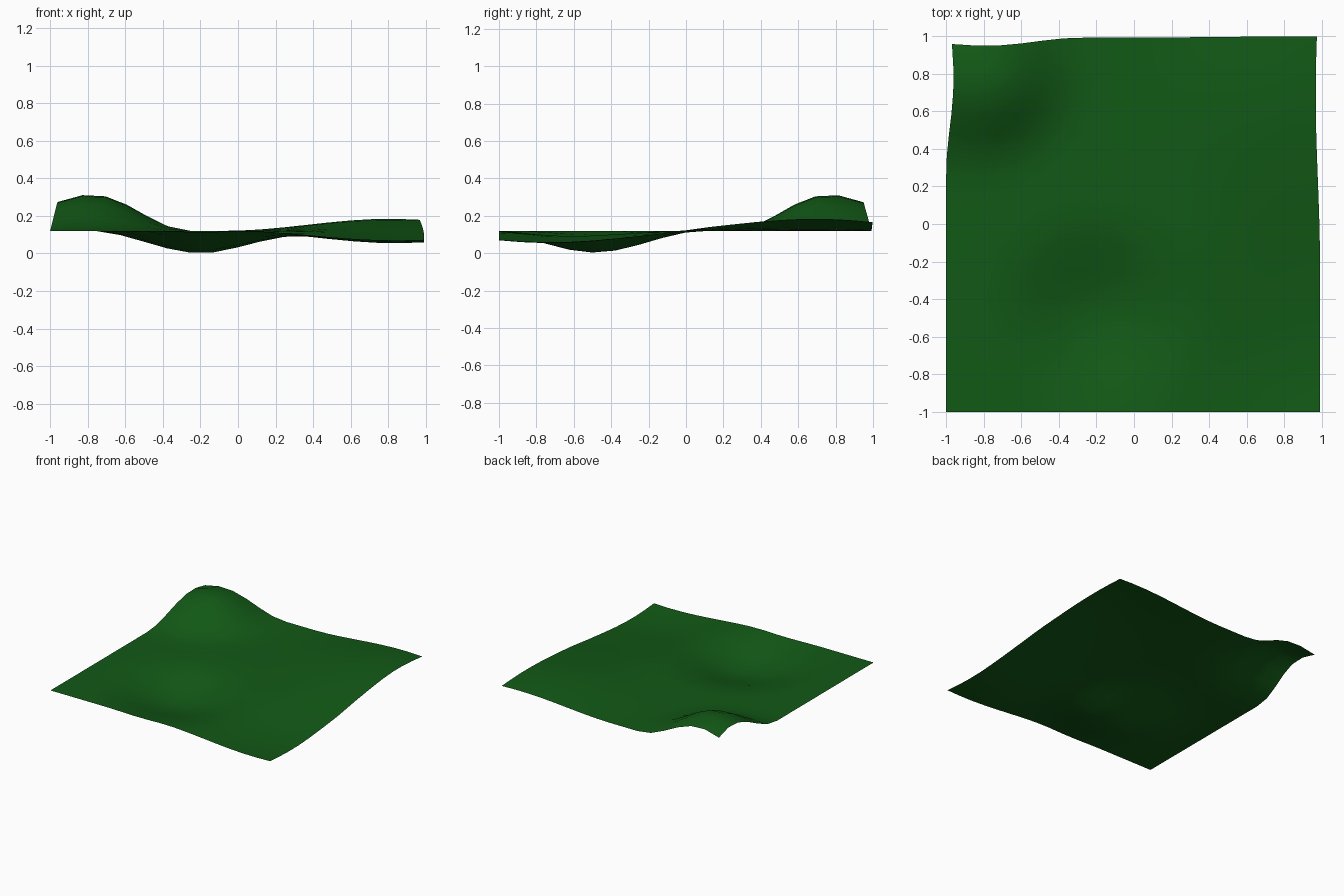
import bpy, bmesh
from mathutils import Vector

if "Cube" in bpy.data.objects:
    bpy.data.objects.remove(bpy.data.objects["Cube"])

# Bumps: centre (x, y), falloff radius, displacement at the centre
BUMPS = [
    ((-0.83, 0.82), 0.58, (0.05, -0.055, 0.197)),   # steep corner hill
    ((-0.20, -0.49), 0.59, (0.0, 0.0, -0.119)),     # central hollow
    ((0.83, 0.68), 0.90, (-0.025, 0.008, 0.065)),   # broad rise
    ((0.84, -0.72), 0.90, (0.0, 0.0, -0.066)),      # broad dip
]
BASE_Z = 0.12

def falloff(d, radius):
    t = max(0.0, 1 - d / radius)
    return t * t * (3 - 2 * t)

# Flat grid sheet
bm = bmesh.new()
bmesh.ops.create_grid(bm, x_segments=16, y_segments=16, size=1)
for v in bm.verts:
    p = Vector((v.co.x * 0.995 - 0.005, v.co.y * 0.996 - 0.004, BASE_Z))
    # Soft proportional pulls
    shift = Vector((0, 0, 0))
    for (cx, cy), radius, pull in BUMPS:
        d = (p.xy - Vector((cx, cy))).length
        shift += Vector(pull) * falloff(d, radius)
    v.co = p + shift
for f in bm.faces:
    f.smooth = True

mesh = bpy.data.meshes.new("grass_terrain")
bm.to_mesh(mesh)
bm.free()
terrain = bpy.data.objects.new("grass_terrain", mesh)
bpy.context.collection.objects.link(terrain)

# Grass colour
grass = bpy.data.materials.new("grass_green")
grass.diffuse_color = (0.006, 0.1, 0.008, 1)
grass.use_nodes = True
grass.node_tree.nodes["Principled BSDF"].inputs["Base Color"].default_value = grass.diffuse_color
mesh.materials.append(grass)
